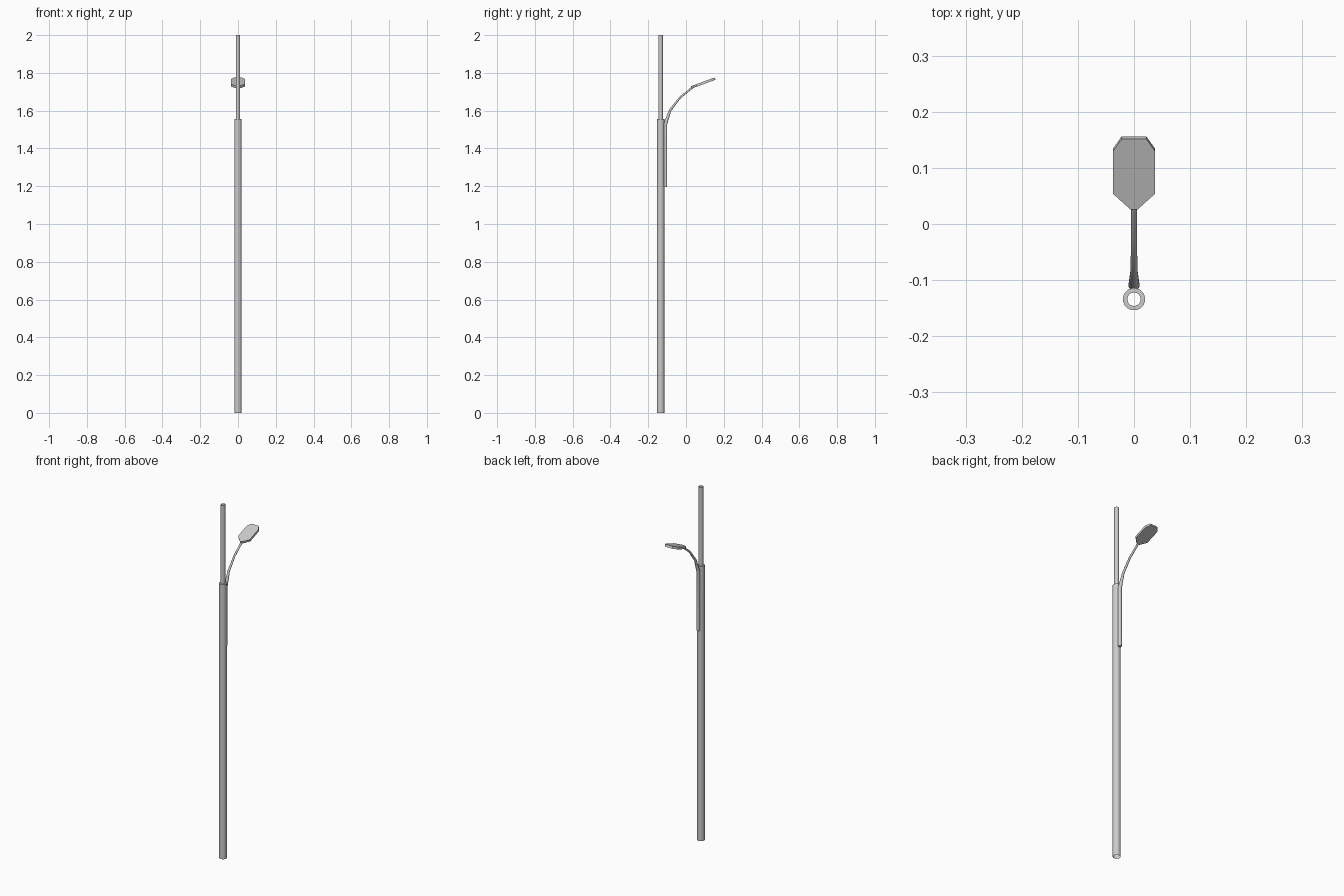
import bpy, math
from mathutils import Vector

if "Cube" in bpy.data.objects:
    bpy.data.objects.remove(bpy.data.objects["Cube"])

POLE_Y = -0.134


def make(name, verts, faces, smooth=False):
    me = bpy.data.meshes.new(name)
    me.from_pydata(verts, [], faces)
    ob = bpy.data.objects.new(name, me)
    bpy.context.collection.objects.link(ob)
    if smooth:
        bpy.context.view_layer.objects.active = ob
        ob.select_set(True)
        bpy.ops.object.shade_smooth_by_angle(angle=math.radians(35))
        ob.select_set(False)
    return ob


def sweep(name, path, sides, caps):
    """Tube along (y, z, radius, tilt) stations; tilt is the ring's turn from level."""
    verts, faces = [], []
    for y, z, r, tilt in path:
        for i in range(sides):
            a = 2 * math.pi * (i + 0.5) / sides
            u = r * math.sin(a)
            verts.append((r * math.cos(a), y + u * math.cos(tilt), z - u * math.sin(tilt)))
    for k in range(len(path) - 1):
        for i in range(sides):
            j = (i + 1) % sides
            faces.append((k * sides + i, k * sides + j, (k + 1) * sides + j, (k + 1) * sides + i))
    if caps:
        n = len(verts)
        faces += [tuple(reversed(range(sides))), tuple(range(n - sides, n))]
    return make(name, verts, faces, True)


# Open tubular pole with a stepped, thinner mast
sweep("pole", [(POLE_Y, 0, 0.02, 0), (POLE_Y, 1.555, 0.02, 0),
               (POLE_Y, 1.555, 0.012, 0), (POLE_Y, 2.0, 0.012, 0)], 16, False)

# Curved arm clamped to the pole
rad = math.radians
sweep("lamp_arm", [(-0.109, 1.195, 0.01, 0), (-0.109, 1.53, 0.01, rad(8)),
                   (-0.084, 1.602, 0.0065, rad(32)), (-0.033, 1.668, 0.0055, rad(47)),
                   (0.035, 1.724, 0.0055, rad(60))], 12, True)

# Flat tilted lamp head, outline mirrored about x
half = [(0.006, 0.03), (0.037, 0.058), (0.037, 0.135), (0.022, 0.156)]
outline = half + [(-x, y) for x, y in reversed(half)]
slope = 0.37
normal = Vector((0, -slope, 1)).normalized() * 0.013
low = [Vector((x, y, 1.717 + slope * (y - 0.03))) for x, y in outline]
n = len(low)
make("lamp_head", low + [v + normal for v in low],
     [tuple(reversed(range(n))), tuple(range(n, 2 * n))] +
     [(i, (i + 1) % n, (i + 1) % n + n, i + n) for i in range(n)])
